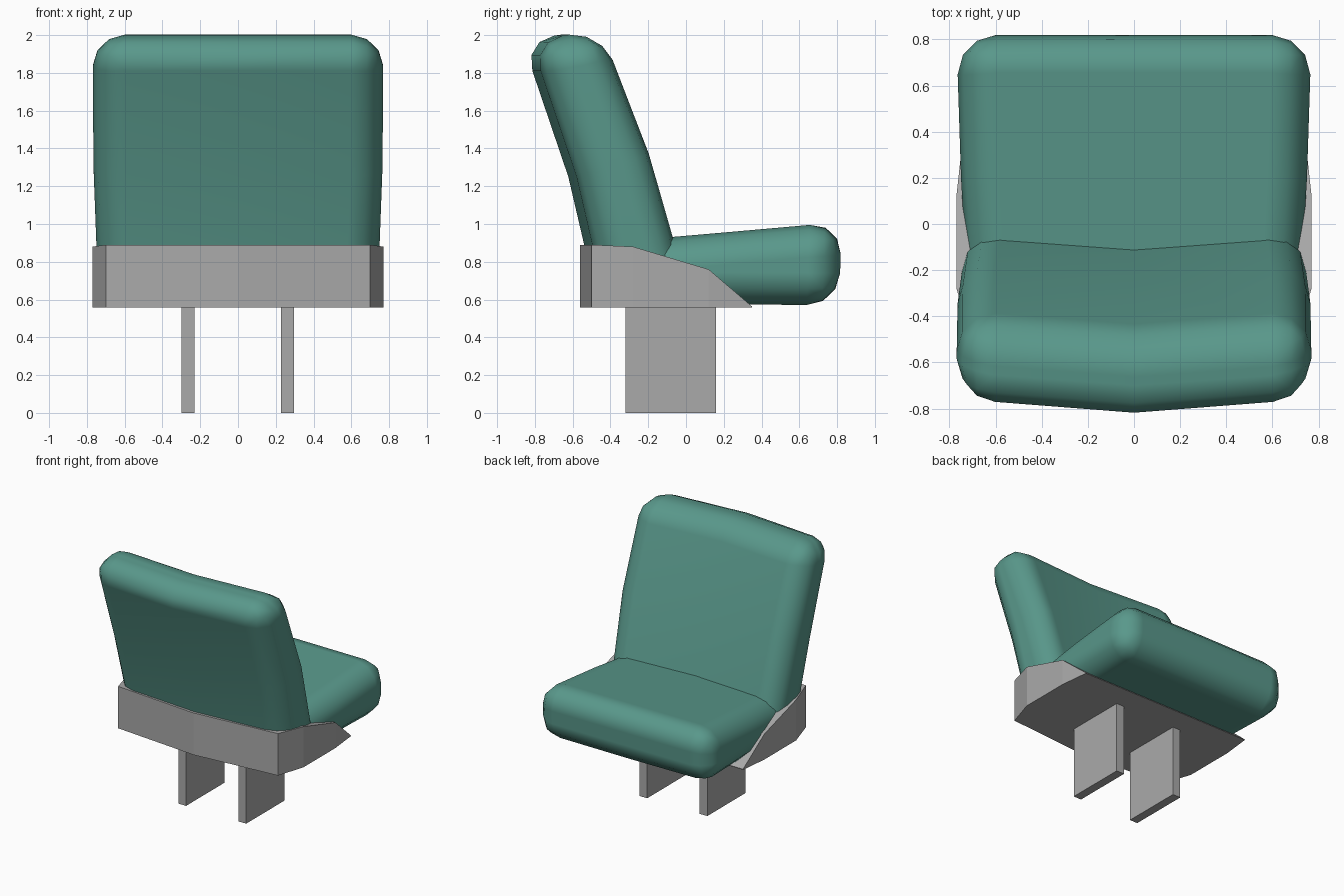
import bpy, bmesh

if "Cube" in bpy.data.objects:
    bpy.data.objects.remove(bpy.data.objects["Cube"])


def material(name, r, g, b):
    mat = bpy.data.materials.new(name)
    mat.diffuse_color = (r, g, b, 1)
    mat.use_nodes = True
    mat.node_tree.nodes["Principled BSDF"].inputs["Base Color"].default_value = mat.diffuse_color
    return mat


teal = material("teal_fabric", 0.10, 0.314, 0.258)
grey = material("grey_metal", 0.4, 0.4, 0.4)


def make_object(name, verts, faces, mat):
    mesh = bpy.data.meshes.new(name)
    mesh.from_pydata(verts, [], faces)
    bm = bmesh.new()
    bm.from_mesh(mesh)
    bmesh.ops.recalc_face_normals(bm, faces=bm.faces)
    bm.to_mesh(mesh)
    bm.free()
    mesh.materials.append(mat)
    ob = bpy.data.objects.new(name, mesh)
    bpy.context.collection.objects.link(ob)
    return ob


def cushion(name, stations, fold_centre, fold_side, radius):
    """Padded slab: each station is (half width, (y, z) one side, (y, z) other side)."""
    verts, faces = [], []
    for w, a, b in stations:
        ring = [(-w, a), (0, a), (w, a), (w, b), (0, b), (-w, b)]
        verts += [(x, p[0] + (fold_side if x else fold_centre), p[1]) for x, p in ring]
    for s in range(len(stations) - 1):
        o = s * 6
        faces += [(o + i, o + (i + 1) % 6, o + 6 + (i + 1) % 6, o + 6 + i) for i in range(6)]
    for o in (0, 6 * (len(stations) - 1)):
        faces += [(o, o + 1, o + 4, o + 5), (o + 1, o + 2, o + 3, o + 4)]
    ob = make_object(name, verts, faces, teal)
    for poly in ob.data.polygons:
        poly.use_smooth = True
    bev = ob.modifiers.new("padding", 'BEVEL')
    bev.width = radius
    bev.segments = 3
    bev.limit_method = 'ANGLE'
    bev.angle_limit = 0.8
    bev.use_clamp_overlap = False
    bev.harden_normals = True
    return ob


# Reclined backrest, folded slightly along its centre line
cushion("backrest", [
    (0.74, (0.01, 0.65), (-0.44, 0.65)),
    (0.765, (-0.197, 1.37), (-0.58, 1.25)),
    (0.77, (-0.45, 2.027), (-0.825, 1.972)),
], -0.043, 0.013, 0.17)

# Seat cushion
cushion("seat", [
    (0.72, (-0.32, 0.91), (-0.32, 0.57)),
    (0.75, (0.2, 0.955), (0.2, 0.575)),
    (0.77, (0.825, 1.01), (0.81, 0.57)),
], 0, 0, 0.17)

# Base shell: half outline (x, y, top z), mirrored across x
outline = [(0.70, -0.50, 0.89), (0.77, -0.28, 0.88), (0.77, 0.12, 0.76), (0.745, 0.35, 0.563)]
full = [(0, -0.56, 0.89)] + outline + [(-x, y, z) for x, y, z in reversed(outline)]
n = len(full)
verts = full + [(x, y, 0.558) for x, y, z in full]
faces = [(i, (i + 1) % n, n + (i + 1) % n, n + i) for i in range(n)]
faces += [tuple(range(n, 2 * n)), (0, 1, n - 1)]
faces += [(i, i + 1, n - i - 1, n - i) for i in range(1, 4)]
make_object("base_shell", verts, faces, grey)

# Two plate legs
for side, x in (("left", -0.265), ("right", 0.262)):
    bpy.ops.mesh.primitive_cube_add(size=1, location=(x, -0.08, 0.285))
    leg = bpy.context.object
    leg.name = side + "_leg"
    leg.scale = (0.068, 0.48, 0.57)
    leg.data.materials.append(grey)
